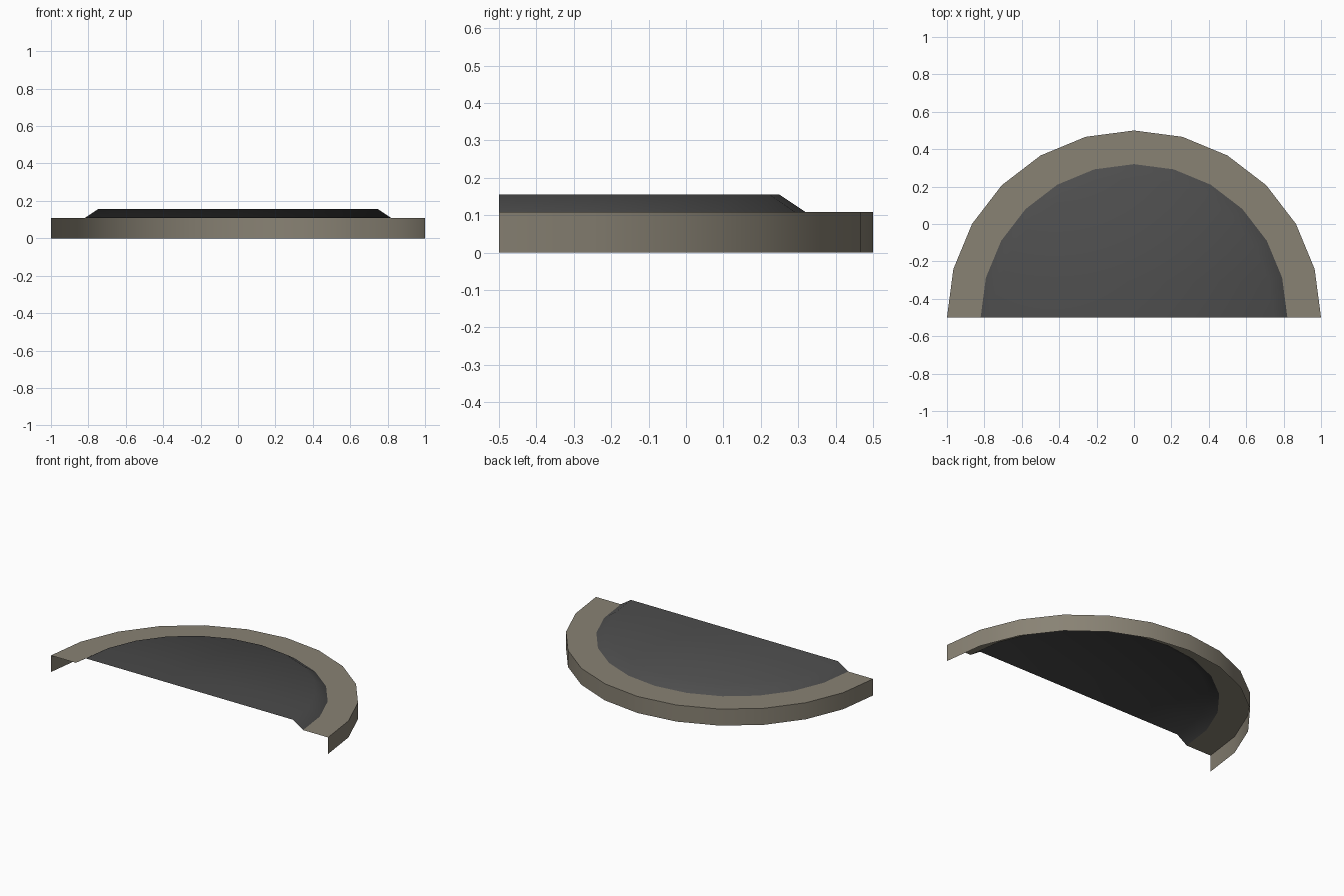
import bpy, bmesh, math

if "Cube" in bpy.data.objects:
    bpy.data.objects.remove(bpy.data.objects["Cube"])

SEGMENTS = 12  # 15 degree steps around the half circle


def material(name, rgb):
    m = bpy.data.materials.new(name)
    m.diffuse_color = (*rgb, 1)
    m.use_nodes = True
    m.node_tree.nodes["Principled BSDF"].inputs["Base Color"].default_value = m.diffuse_color
    return m


def half_lathe(name, profile, mat, cap=False):
    """Sweep (radius, z) points through a half turn as an open shell."""
    bm = bmesh.new()
    rings = []
    for r, z in profile:
        rings.append([bm.verts.new((r * math.cos(math.pi * i / SEGMENTS),
                                    r * math.sin(math.pi * i / SEGMENTS) - 0.5, z))
                      for i in range(SEGMENTS + 1)])
    for low, high in zip(rings, rings[1:]):
        for i in range(SEGMENTS):
            bm.faces.new((low[i], low[i + 1], high[i + 1], high[i]))
    if cap:
        bm.faces.new(rings[-1])
    mesh = bpy.data.meshes.new(name)
    bm.to_mesh(mesh)
    bm.free()
    mesh.materials.append(mat)
    obj = bpy.data.objects.new(name, mesh)
    bpy.context.collection.objects.link(obj)
    bpy.ops.object.select_all(action='DESELECT')
    obj.select_set(True)
    bpy.context.view_layer.objects.active = obj
    bpy.ops.object.shade_smooth_by_angle(angle=math.radians(40))
    return obj


stone = material("warm grey stone", (0.25, 0.225, 0.175))
dark = material("dark grey", (0.073, 0.073, 0.073))

# Outer wall and flat rim
half_lathe("rim", [(1.0, 0.0), (1.0, 0.108), (0.82, 0.108)], stone)
# Raised panel with a bevelled edge, open at the front and underneath
half_lathe("raised_panel", [(0.82, 0.108), (0.748, 0.156)], dark, cap=True)
